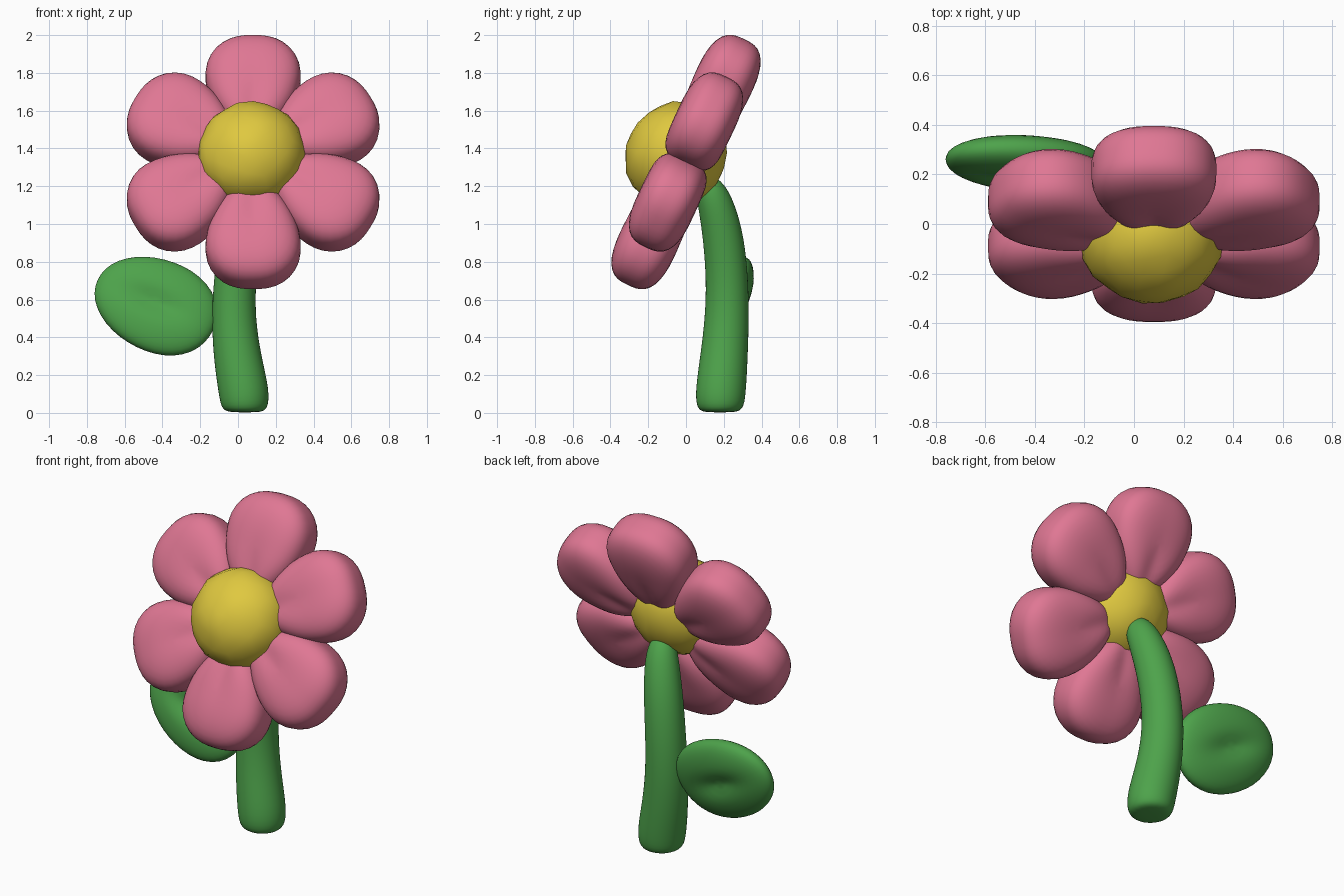
import bpy, bmesh, math, random
from mathutils import Matrix, Vector

if "Cube" in bpy.data.objects:
    bpy.data.objects.remove(bpy.data.objects["Cube"])

random.seed(4)

def material(name, col):
    m = bpy.data.materials.new(name)
    m.diffuse_color = (*col, 1)
    m.use_nodes = True
    m.node_tree.nodes["Principled BSDF"].inputs["Base Color"].default_value = m.diffuse_color
    return m

PINK = material("petal pink", (0.74, 0.185, 0.295))
YELLOW = material("centre yellow", (0.74, 0.58, 0.05))
GREEN = material("leaf green", (0.075, 0.365, 0.07))

def finish(bm, name, mat):
    bmesh.ops.recalc_face_normals(bm, faces=bm.faces)
    for f in bm.faces:
        f.smooth = True
    me = bpy.data.meshes.new(name)
    bm.to_mesh(me)
    bm.free()
    me.materials.append(mat)
    ob = bpy.data.objects.new(name, me)
    bpy.context.collection.objects.link(ob)
    return ob

def frame(origin, x, y, z):
    m = Matrix((x, y, z)).transposed().to_4x4()
    m.translation = origin
    return m

def blob(name, mat, k, kz, shape, matrix):
    """Rounded pad: outline roundness k, edge roundness kz, reshaped by a function."""
    bm = bmesh.new()
    bmesh.ops.create_uvsphere(bm, u_segments=40, v_segments=24, radius=1)
    for v in bm.verts:
        x, y, z = (abs(c) for c in v.co)
        n = ((x ** k + y ** k) ** (kz / k) + z ** kz) ** (1 / kz)
        v.co = matrix @ Vector(shape(*(v.co / n)))
    return finish(bm, name, mat)

# Tilted flower frame: right, up within the flower, facing direction
tilt = math.radians(25.2)
mid = Vector((0.08, 0, 1.328))
right = Vector((1, 0, 0))
up = Vector((0, math.sin(tilt), math.cos(tilt)))
face = Vector((0, -math.cos(tilt), math.sin(tilt)))

# Six fat petals, narrower towards the centre
def petal_shape(x, y, z):
    w = 0.94 + 0.26 * y - 0.22 * y * y
    dent = 1 - 0.1 * math.exp(-(x / 0.3) ** 2 - ((y + 0.5) / 0.5) ** 2)
    return (0.258 * w * x, 0.42 + 0.3 * y, 0.16 * dent * z)

for i in range(6):
    a = math.radians(90 + 60 * i)
    radial = right * math.cos(a) + up * math.sin(a)
    blob(f"petal_{i + 1}", PINK, 2.5, 3.0, petal_shape,
         frame(mid, radial.cross(face), radial, face))

# Slightly lumpy yellow centre
bm = bmesh.new()
bmesh.ops.create_icosphere(bm, subdivisions=3, radius=1)
fm = frame(mid + face * 0.065 - right * 0.008 + up * 0.012, right, up, face)
for v in bm.verts:
    r = 1 + random.uniform(-0.02, 0.02)
    v.co = fm @ Vector((0.29 * v.co.x * r, 0.287 * v.co.y * r, 0.265 * v.co.z * r))
finish(bm, "flower_centre", YELLOW)

# Curved stem: x, y, z, radius
path = [(0.037, 0.18, 0.002, 0.08), (0.037, 0.18, 0.018, 0.125),
        (0.034, 0.182, 0.10, 0.138), (-0.005, 0.202, 0.30, 0.128),
        (-0.024, 0.217, 0.50, 0.119), (-0.018, 0.219, 0.70, 0.114),
        (0.01, 0.2, 0.92, 0.111), (0.045, 0.165, 1.08, 0.1),
        (0.068, 0.13, 1.18, 0.084), (0.08, 0.09, 1.24, 0.05)]
pts = [Vector(p[:3]) for p in path]
bm = bmesh.new()
rings = []
for i, p in enumerate(pts):
    d = pts[min(i + 1, len(pts) - 1)] - pts[max(i - 1, 0)]
    d = Vector((0, 0, 1)) if i < 2 else d.normalized()
    sx = Vector((0, 1, 0)).cross(d).normalized()
    sy = d.cross(sx)
    rings.append([bm.verts.new(p + path[i][3] * (sx * math.cos(j * math.pi / 8)
                  + sy * math.sin(j * math.pi / 8))) for j in range(16)])
for lo, hi in zip(rings, rings[1:]):
    for j in range(16):
        bm.faces.new((lo[j], lo[j - 1], hi[j - 1], hi[j]))
bm.faces.new(rings[0])
bm.faces.new(rings[-1])
stem = finish(bm, "stem", GREEN)
sub = stem.modifiers.new("smooth", "SUBSURF")
sub.levels = sub.render_levels = 2

# Single leaf with a dimple on each side
def leaf_shape(x, y, z):
    dent = 1 - 0.35 * math.exp(-(x / 0.5) ** 2 - (y / 0.25) ** 2)
    return (0.335 * x, 0.25 * (1 + 0.07 * x) * y, 0.09 * dent * z)

leaf_m = (Matrix.Translation((-0.437, 0.245, 0.572))
          @ Matrix.Rotation(math.radians(-15), 4, 'X')
          @ Matrix.Rotation(math.radians(24), 4, 'Y')
          @ Matrix.Rotation(math.radians(90), 4, 'X'))
blob("leaf", GREEN, 2.08, 2.2, leaf_shape, leaf_m)
